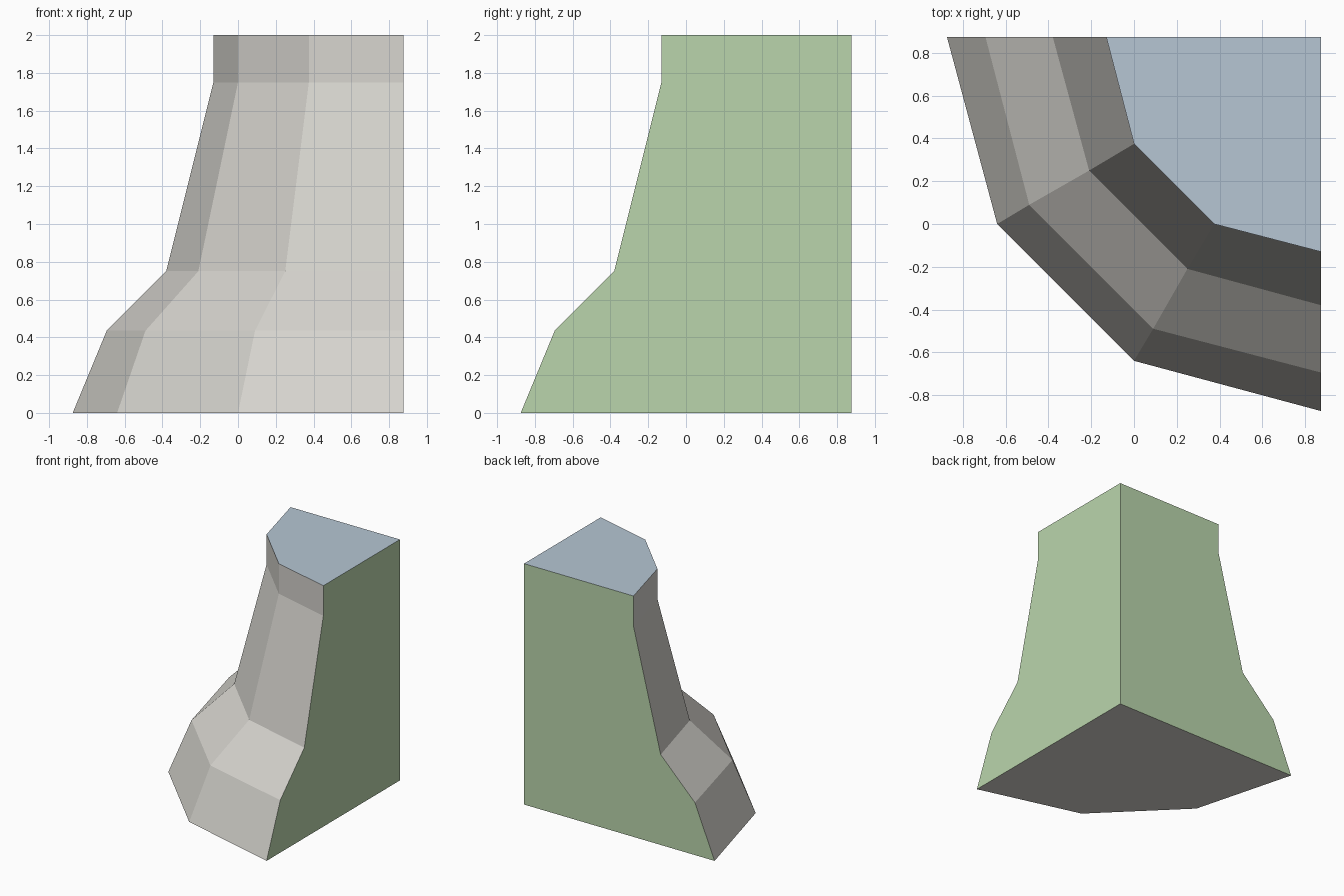
import bpy, bmesh

cube = bpy.data.objects.get("Cube")
if cube:
    bpy.data.objects.remove(cube, do_unlink=True)


def make_material(name, rgb):
    linear = [((c / 255 + 0.055) / 1.055) ** 2.4 for c in rgb]
    mat = bpy.data.materials.new(name)
    mat.use_nodes = True
    mat.diffuse_color = (*linear, 1)
    mat.node_tree.nodes["Principled BSDF"].inputs["Base Color"].default_value = (*linear, 1)
    return mat


HALF = 0.875
# Levels of the rock face: height, end of the rim, then the bend point (x, y)
LEVELS = [
    (0.0, -0.875, -0.64, 0.0),
    (0.435, -0.695, -0.49, 0.09),
    (0.75, -0.38, -0.21, 0.25),
    (1.75, -0.13, 0.0, 0.375),
    (2.0, -0.13, 0.0, 0.375),
]

# Stacked five-sided rings, each mirrored across the diagonal
bm = bmesh.new()
rings = []
for z, end, bx, by in LEVELS:
    outline = [(HALF, HALF), (end, HALF), (bx, by), (by, bx), (HALF, end)]
    rings.append([bm.verts.new((x, y, z)) for x, y in outline])

# Rock bands on the exposed sides
for low, high in zip(rings, rings[1:]):
    for i in range(1, 4):
        bm.faces.new((low[i], low[i + 1], high[i + 1], high[i]))

# Flat cut sides, base and top
bm.faces.new([r[0] for r in rings[::len(rings) - 1]] + [r[1] for r in reversed(rings)])
bm.faces.new([r[0] for r in rings[::len(rings) - 1]] + [r[4] for r in reversed(rings)])
bm.faces.new(rings[0])
bm.faces.new(rings[-1])
bmesh.ops.recalc_face_normals(bm, faces=bm.faces[:])

# Colour by the direction each face points
for f in bm.faces:
    if f.normal.z > 0.99:
        f.material_index = 1
    elif max(f.normal.x, f.normal.y) > 0.99:
        f.material_index = 2

mesh = bpy.data.meshes.new("cliff_corner")
bm.to_mesh(mesh)
bm.free()
for name, rgb in (("pale stone", (214, 212, 206)),
                  ("blue grey top", (182, 198, 212)),
                  ("soft green side", (186, 213, 172))):
    mesh.materials.append(make_material(name, rgb))
cliff = bpy.data.objects.new("cliff_corner", mesh)
bpy.context.collection.objects.link(cliff)
